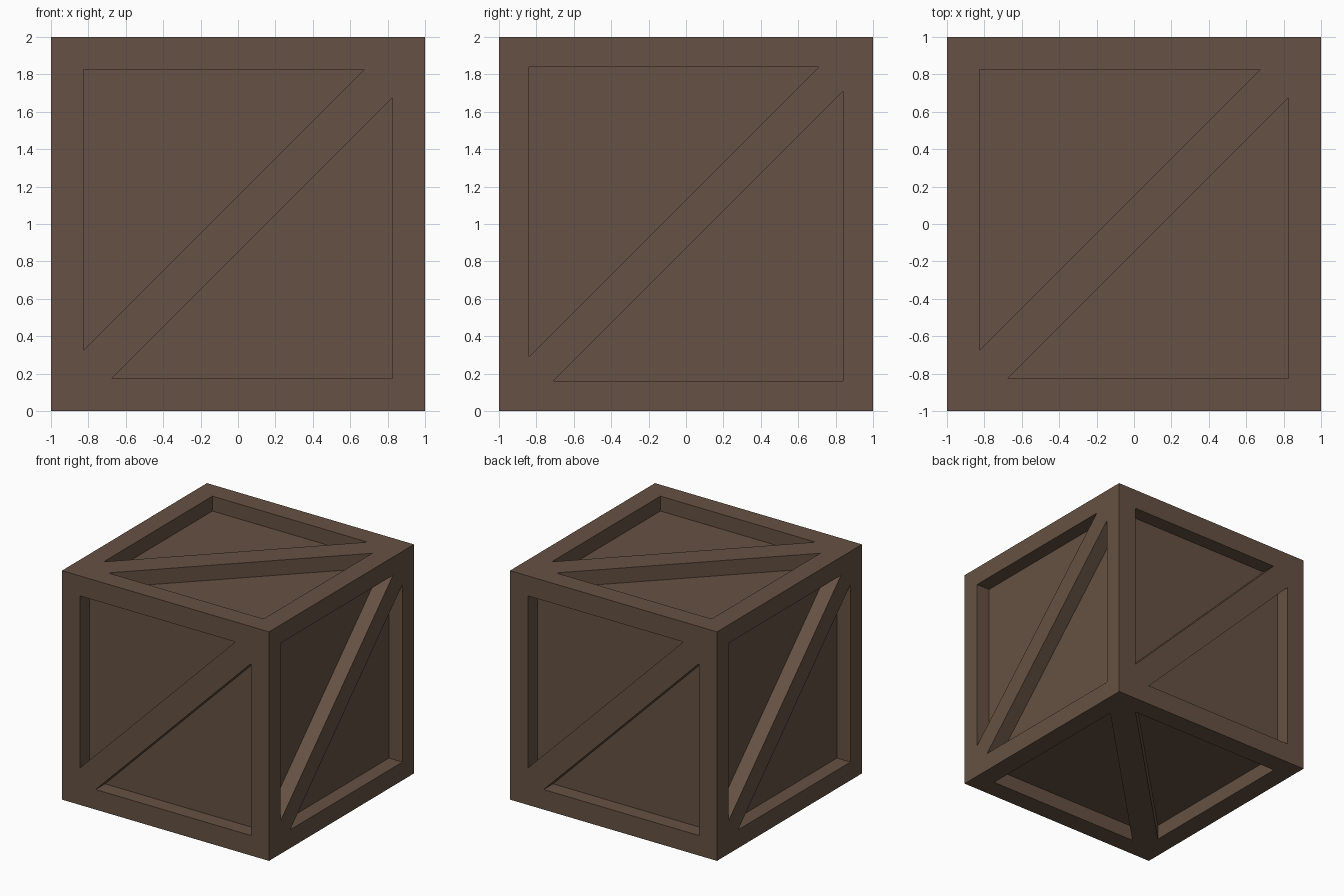
import bpy, bmesh
from mathutils import Vector

if "Cube" in bpy.data.objects:
    bpy.data.objects.remove(bpy.data.objects["Cube"])

wood = bpy.data.materials.new("dark brown wood")
wood.diffuse_color = (0.132, 0.083, 0.056, 1)
wood.use_nodes = True
wood.node_tree.nodes["Principled BSDF"].inputs["Base Color"].default_value = wood.diffuse_color

X, Y, Z = Vector((1, 0, 0)), Vector((0, 1, 0)), Vector((0, 0, 1))
CENTRE = Vector((0, 0, 1))
DEPTH = 0.13
bm = bmesh.new()


def crate_side(u, v, m, d, depth=DEPTH):
    """Square frame with a diagonal brace and two recessed triangular panels."""
    n = u.cross(v)

    def vert(p, sink=0.0):
        return bm.verts.new(CENTRE + u * p[0] + v * p[1] + n * (1 - sink))

    s0, s1, s2, s3 = [vert(p) for p in ((-1, -1), (1, -1), (1, 1), (-1, 1))]
    upper = [(-m, m), (-m, -d), (d, m)]
    lower = [(m, -m), (m, d), (-d, -m)]
    a, c, b = [vert(p) for p in upper]
    e, f, g = [vert(p) for p in lower]
    # border boards and diagonal brace
    for loop in ((s3, s0, c, a), (s2, s3, a, b), (s0, s1, e, g),
                 (s1, s2, f, e), (s0, g, f, s2, b, c)):
        bm.faces.new(loop)
    # recessed panels and their walls
    for rim, pts in (((a, c, b), upper), ((e, f, g), lower)):
        floor = [vert(p, depth) for p in pts]
        bm.faces.new(floor)
        for i in range(3):
            j = (i + 1) % 3
            bm.faces.new((rim[i], rim[j], floor[j], floor[i]))


# front, back, top, bottom: wide boards; left, right: slightly narrower
for u, v in ((X, Z), (-X, Z), (X, Y), (Y, X)):
    crate_side(u, v, 0.825, 0.675)
for u, v in ((Y, Z), (-Y, Z)):
    crate_side(u, v, 0.84, 0.71)

bmesh.ops.remove_doubles(bm, verts=bm.verts[:], dist=0.0005)
bmesh.ops.recalc_face_normals(bm, faces=bm.faces[:])
mesh = bpy.data.meshes.new("crate")
bm.to_mesh(mesh)
bm.free()
mesh.materials.append(wood)
bpy.context.collection.objects.link(bpy.data.objects.new("crate", mesh))
